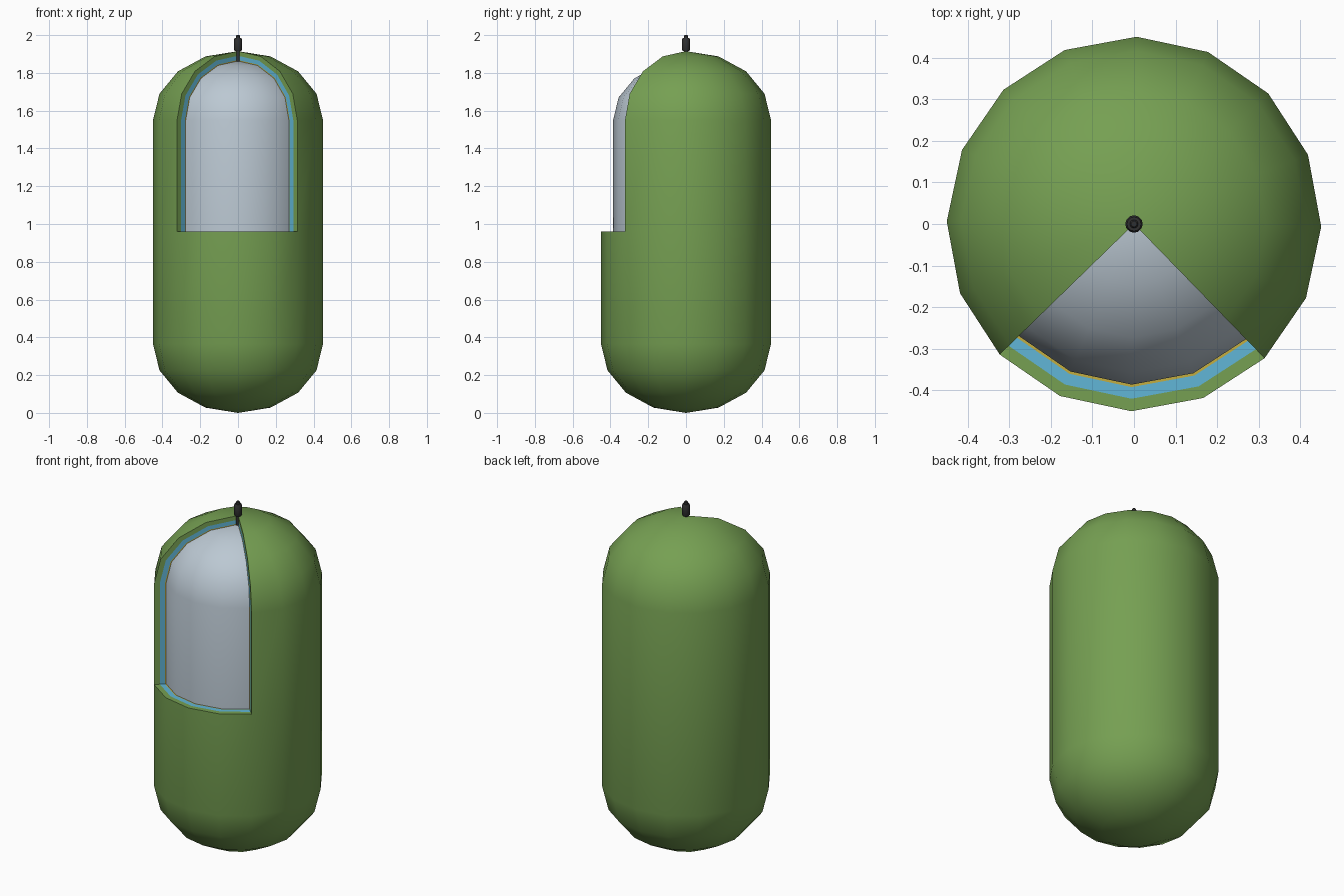
import bpy, bmesh, math

if "Cube" in bpy.data.objects:
    bpy.data.objects.remove(bpy.data.objects["Cube"])

SIDES = 16
TURN = math.radians(-0.8)            # slight twist of the whole body
LOW, HIGH, CUT_Z = 0.365, 1.55, 0.96
SQUASH = 0.365 / 0.45                # end caps are flattened hemispheres


def material(name, rgb):
    m = bpy.data.materials.new(name)
    m.diffuse_color = (*rgb, 1)
    m.use_nodes = True
    m.node_tree.nodes["Principled BSDF"].inputs["Base Color"].default_value = m.diffuse_color
    return m


green = material("leaf green", (0.18, 0.35, 0.085))
blue = material("sky blue", (0.12, 0.47, 0.68))
yellow = material("mustard yellow", (0.55, 0.42, 0.05))
grey = material("pale steel", (0.50, 0.58, 0.65))
dark = material("charcoal", (0.03, 0.03, 0.03))


def finish(name, bm, mat):
    bmesh.ops.recalc_face_normals(bm, faces=bm.faces[:])
    me = bpy.data.meshes.new(name)
    bm.to_mesh(me)
    bm.free()
    me.materials.append(mat)
    ob = bpy.data.objects.new(name, me)
    bpy.context.collection.objects.link(ob)
    bpy.ops.object.select_all(action='DESELECT')
    ob.select_set(True)
    bpy.context.view_layer.objects.active = ob
    bpy.ops.object.shade_smooth_by_angle(angle=math.radians(35))
    return ob


def capsule_profile(r):
    steps = [math.radians(22.5 * i) for i in range(5)]
    low = [(r * math.sin(a), LOW - r * SQUASH * math.cos(a)) for a in steps]
    high = [(r * math.sin(a), HIGH + r * SQUASH * math.cos(a)) for a in reversed(steps)]
    return low + [(r, CUT_Z)] + high


def ring_grid(bm, profile, sides):
    """Rows of vertices turned around z; rows on the axis share one vertex."""
    rows = []
    for r, z in profile:
        if r < 1e-6:
            rows.append([bm.verts.new((0, 0, z))] * sides)
        else:
            rows.append([bm.verts.new((r * math.cos(TURN + math.tau * k / sides),
                                       r * math.sin(TURN + math.tau * k / sides), z))
                         for k in range(sides)])
    return rows


def skin(bm, rows, keep=lambda i, k: True):
    n = len(rows[0])
    for i in range(len(rows) - 1):
        for k in range(n):
            if keep(i, k):
                j = (k + 1) % n
                quad = [rows[i][k], rows[i][j], rows[i + 1][j], rows[i + 1][k]]
                bm.faces.new(list(dict.fromkeys(quad)))


def layer(name, r_out, r_in, mat):
    """Capsule skin with the front upper quarter cut out and a rim across its thickness."""
    bm = bmesh.new()
    outer = ring_grid(bm, capsule_profile(r_out), SIDES)
    inner = ring_grid(bm, capsule_profile(r_in), SIDES)
    skin(bm, outer, lambda i, k: not (i >= 5 and 10 <= k < 14))
    match = {a: b for ro, ri in zip(outer, inner) for a, b in zip(ro, ri)}
    for e in [e for e in bm.edges if e.is_boundary]:
        a, b = e.verts
        bm.faces.new((a, b, match[b], match[a]))
    bmesh.ops.delete(bm, geom=[v for v in bm.verts if not v.link_faces], context='VERTS')
    return finish(name, bm, mat)


def lathe(name, profile, sides, mat):
    bm = bmesh.new()
    skin(bm, ring_grid(bm, profile, sides))
    return finish(name, bm, mat)


# Cut-away wall layers, from the outside in
layer("outer_wall", 0.45, 0.42, green)
layer("middle_wall", 0.42, 0.392, blue)
layer("thin_lining", 0.392, 0.386, yellow)

# Solid core seen through the opening
lathe("inner_core", capsule_profile(0.386), SIDES, grey)

# Small fitting on top: stem, bevelled collar and tip
lathe("top_fitting",
      [(0, 1.85), (0.011, 1.85), (0.011, 1.915), (0.017, 1.915), (0.021, 1.922),
       (0.021, 1.978), (0.017, 1.985), (0.010, 1.985), (0.010, 1.996), (0.007, 2.0), (0, 2.0)],
      12, dark)
